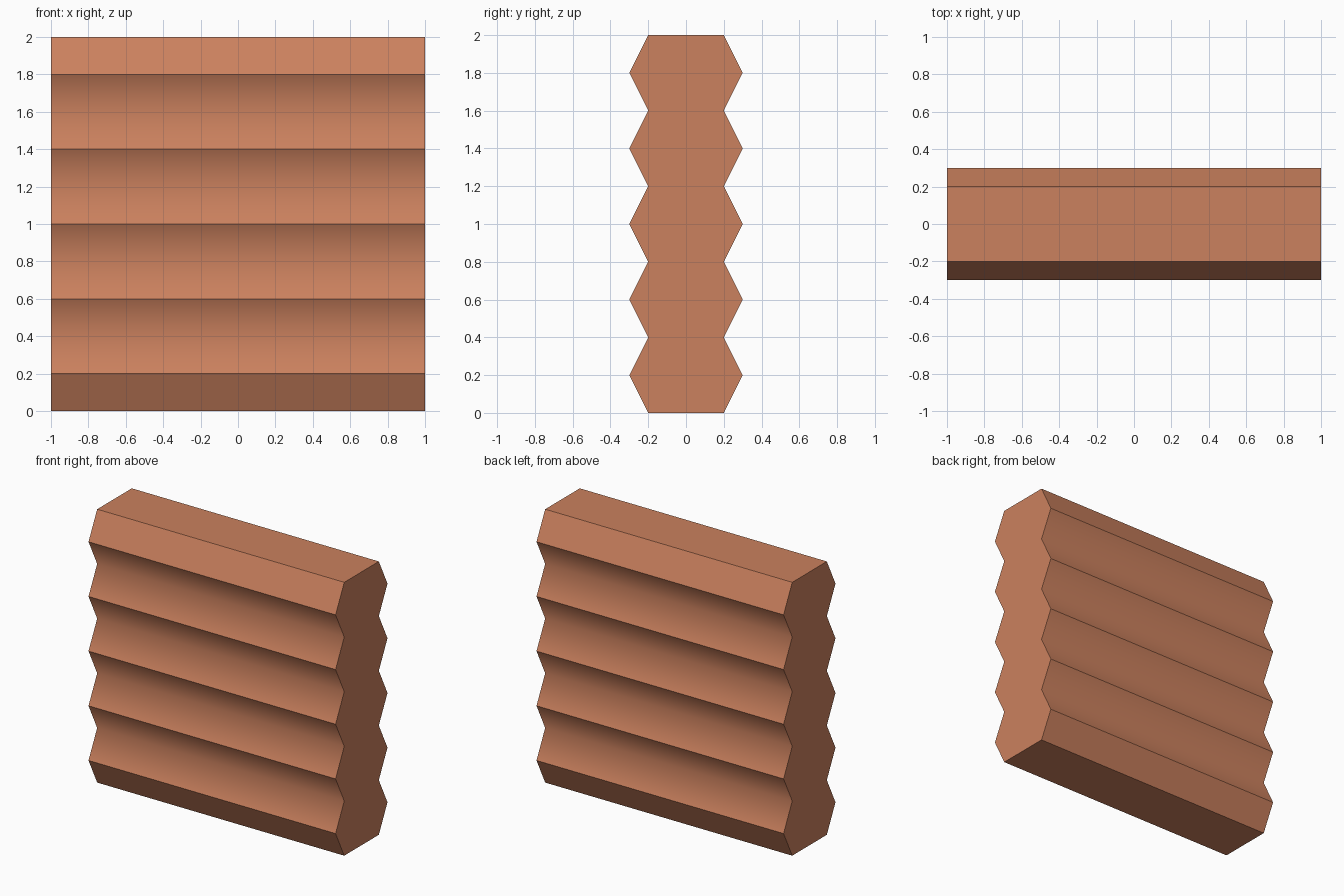
import bpy, bmesh

if "Cube" in bpy.data.objects:
    bpy.data.objects.remove(bpy.data.objects["Cube"])

HALF_X = 1.0               # half length of the panel
VALLEY, RIDGE = 0.2, 0.3   # half depths of the zigzag
STEPS, STEP = 10, 0.2      # zigzag steps up the height

terracotta = bpy.data.materials.new("terracotta")
terracotta.diffuse_color = (0.597, 0.219, 0.112, 1)
terracotta.use_nodes = True
terracotta.node_tree.nodes["Principled BSDF"].inputs["Base Color"].default_value = terracotta.diffuse_color

# Zigzag side profile: up the back, down the front
back = [(RIDGE if i % 2 else VALLEY, i * STEP) for i in range(STEPS + 1)]
profile = back + [(-y, z) for y, z in reversed(back)]

# Extrude the profile along x
bm = bmesh.new()
end = bm.faces.new([bm.verts.new((-HALF_X, y, z)) for y, z in profile])
out = bmesh.ops.extrude_face_region(bm, geom=[end], use_keep_orig=True)
bmesh.ops.translate(bm, vec=(2 * HALF_X, 0, 0),
                    verts=[v for v in out["geom"] if isinstance(v, bmesh.types.BMVert)])
bmesh.ops.recalc_face_normals(bm, faces=bm.faces)

# Smooth grooves, crisp ridges and ends
for f in bm.faces:
    f.smooth = True
for e in bm.edges:
    a, b = e.verts
    groove = (abs(a.co.x - b.co.x) > 1 and abs(abs(a.co.y) - VALLEY) < 0.01
              and 0.1 < a.co.z < STEPS * STEP - 0.1)
    e.smooth = groove

mesh = bpy.data.meshes.new("corrugated_panel")
bm.to_mesh(mesh)
bm.free()
mesh.materials.append(terracotta)
panel = bpy.data.objects.new("corrugated_panel", mesh)
bpy.context.collection.objects.link(panel)
